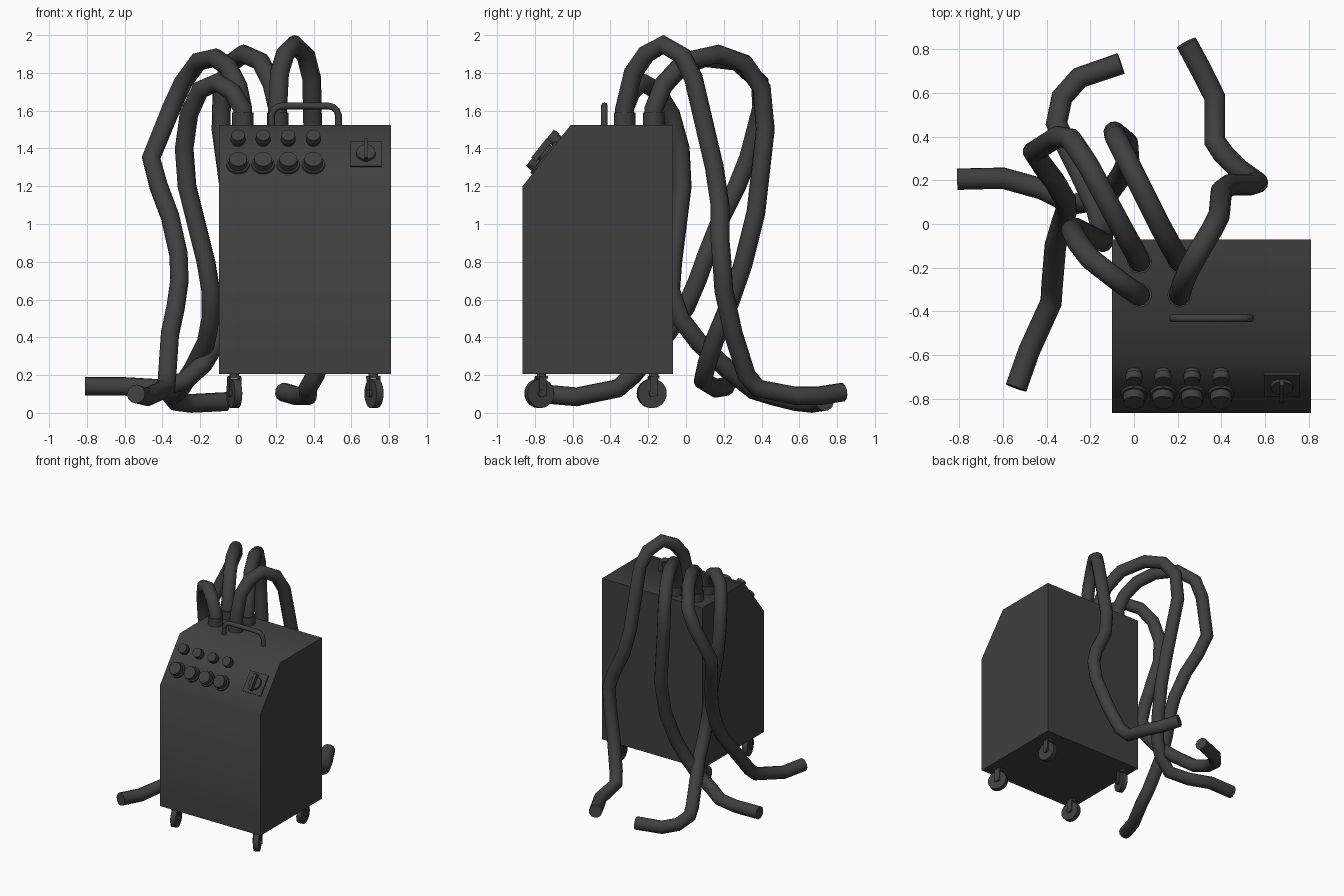
import bpy, bmesh
from math import radians, atan2
from mathutils import Matrix

cube = bpy.data.objects.get("Cube")
if cube:
    bpy.data.objects.remove(cube)

charcoal = bpy.data.materials.new("charcoal")
charcoal.use_nodes = True
charcoal.diffuse_color = (0.05, 0.05, 0.05, 1)
charcoal.node_tree.nodes["Principled BSDF"].inputs["Base Color"].default_value = (0.05, 0.05, 0.05, 1)


def finish(name, mesh, angle):
    """Shade a mesh, colour it and link it as a named part."""
    mesh.materials.clear()
    mesh.materials.append(charcoal)
    mesh.shade_smooth()
    mesh.set_sharp_from_angle(angle=radians(angle))
    obj = bpy.data.objects.new(name, mesh)
    bpy.context.collection.objects.link(obj)


def from_bmesh(name, bm, angle=35):
    bmesh.ops.recalc_face_normals(bm, faces=bm.faces)
    mesh = bpy.data.meshes.new(name)
    bm.to_mesh(mesh)
    bm.free()
    finish(name, mesh, angle)


def add_box(bm, size, centre, frame):
    m = frame @ Matrix.Translation(centre) @ Matrix.Diagonal((*size, 1))
    bmesh.ops.create_cube(bm, size=1, matrix=m)


def add_disc(bm, r1, r2, bottom, top, frame, sides=20):
    m = frame @ Matrix.Translation((0, 0, (bottom + top) / 2))
    bmesh.ops.create_cone(bm, cap_ends=True, segments=sides, radius1=r1,
                          radius2=r2, depth=top - bottom, matrix=m)


def tube(name, points, radius, bevel_res):
    """Sweep a round section along straight segments."""
    curve = bpy.data.curves.new(name, "CURVE")
    curve.dimensions = "3D"
    curve.bevel_depth = radius
    curve.bevel_resolution = bevel_res
    curve.use_fill_caps = True
    spline = curve.splines.new("POLY")
    spline.points.add(len(points) - 1)
    for p, co in zip(spline.points, points):
        p.co = (*co, 1)
    temp = bpy.data.objects.new(name + "_path", curve)
    mesh = bpy.data.meshes.new_from_object(temp)
    bpy.data.objects.remove(temp)
    bpy.data.curves.remove(curve)
    mesh.name = name
    finish(name, mesh, 60)


def hose(name, x, y, points):
    """Hose rising from the cabinet top at x, y, with a collar at its root."""
    tube(name, [(x, y, 1.5), (x, y, 1.61)] + points, 0.05, 4)
    bm = bmesh.new()
    add_disc(bm, 0.057, 0.057, 1.51, 1.59, Matrix.Translation((x, y, 0)), 16)
    from_bmesh(name + "_collar", bm)


# Cabinet: side profile with a sloped control panel, extruded across x
LEFT, RIGHT = 0.81, -0.10
profile = [(-0.865, 0.205), (-0.07, 0.205), (-0.07, 1.525), (-0.61, 1.525), (-0.865, 1.2)]
bm = bmesh.new()
side = bm.faces.new([bm.verts.new((RIGHT, y, z)) for y, z in profile])
ext = bmesh.ops.extrude_face_region(bm, geom=[side], use_keep_orig=True)
bmesh.ops.translate(bm, vec=(LEFT - RIGHT, 0, 0),
                    verts=[v for v in ext["geom"] if isinstance(v, bmesh.types.BMVert)])
from_bmesh("cabinet", bm, 55)

# Sloped panel frame: local z points out of the panel, local y up the slope
tilt = Matrix.Rotation(atan2(0.325, 0.255), 4, "X")


def on_panel(x, z):
    y = -0.865 + (z - 1.2) * 0.255 / 0.325
    return Matrix.Translation((x, y, z)) @ tilt


# Two rows of round knobs
for i in range(4):
    x = i * 0.133
    bm = bmesh.new()
    add_disc(bm, 0.034, 0.034, -0.01, 0.025, on_panel(x, 1.437))
    add_disc(bm, 0.04, 0.036, 0.02, 0.055, on_panel(x, 1.437))
    from_bmesh(f"small_knob_{i + 1}", bm)
    bm = bmesh.new()
    add_disc(bm, 0.063, 0.06, -0.01, 0.012, on_panel(x, 1.312))
    add_disc(bm, 0.05, 0.047, 0.01, 0.052, on_panel(x, 1.312))
    from_bmesh(f"large_knob_{i + 1}", bm)

# Rotary main switch
panel = on_panel(0.677, 1.367)
bm = bmesh.new()
add_box(bm, (0.165, 0.165, 0.02), (0, 0, 0), panel)
add_disc(bm, 0.052, 0.05, 0.008, 0.025, panel)
add_box(bm, (0.022, 0.13, 0.035), (0, 0, 0.04), panel)
from_bmesh("main_switch", bm)

# Carrying handle on top
half = [(0.178, 1.5), (0.178, 1.575), (0.188, 1.602), (0.208, 1.619), (0.235, 1.625)]
arch = half + [(0.71 - x, z) for x, z in reversed(half)]
tube("handle", [(x, -0.432, z) for x, z in arch], 0.018, 3)

# Swivel casters, each turned a little differently
casters = {"front_right": (-0.02, -0.765, 15), "front_left": (0.715, -0.765, 25),
           "back_right": (-0.02, -0.17, -15), "back_left": (0.715, -0.17, 10)}
for name, (x, y, yaw) in casters.items():
    base = Matrix.Translation((x, y, 0)) @ Matrix.Rotation(radians(yaw), 4, "Z")
    axle = base @ Matrix.Translation((0, -0.012, 0.103)) @ Matrix.Rotation(radians(90), 4, "Y")
    bm = bmesh.new()
    add_disc(bm, 0.077, 0.077, -0.02, 0.02, axle, 24)
    add_disc(bm, 0.02, 0.02, -0.036, 0.036, axle, 12)
    from_bmesh(name + "_wheel", bm)
    bm = bmesh.new()
    add_disc(bm, 0.025, 0.025, 0.185, 0.21, base, 12)
    add_box(bm, (0.064, 0.045, 0.012), (0, 0, 0.188), base)
    for s in (-1, 1):
        add_box(bm, (0.008, 0.04, 0.1), (s * 0.028, -0.006, 0.14), base)
    from_bmesh(name + "_fork", bm)

# Hoses: arch over the top and trail on the ground
hose("left_front_hose", 0.21, -0.325, [
    (0.22, -0.28, 1.8), (0.25, -0.21, 1.9), (0.3, -0.12, 1.95), (0.36, -0.02, 1.89),
    (0.39, 0.04, 1.77), (0.4, 0.15, 1.3), (0.44, 0.18, 1.1), (0.53, 0.18, 0.92),
    (0.565, 0.19, 0.8), (0.55, 0.2, 0.65), (0.48, 0.25, 0.42), (0.41, 0.32, 0.2),
    (0.37, 0.38, 0.13), (0.37, 0.58, 0.09), (0.31, 0.7, 0.09), (0.24, 0.83, 0.11)])
hose("left_back_hose", 0.21, -0.17, [
    (0.18, -0.12, 1.74), (0.12, -0.01, 1.86), (0.03, 0.17, 1.9), (-0.04, 0.31, 1.85),
    (-0.085, 0.4, 1.72), (-0.09, 0.42, 1.5), (-0.03, 0.37, 1.06), (-0.025, 0.3, 0.78),
    (-0.06, 0.22, 0.55), (-0.11, 0.15, 0.38), (-0.18, 0.11, 0.26), (-0.28, 0.09, 0.17),
    (-0.42, 0.16, 0.13), (-0.6, 0.21, 0.14), (-0.81, 0.205, 0.14)])
hose("right_back_hose", 0.025, -0.17, [
    (0, -0.12, 1.73), (-0.05, -0.03, 1.83), (-0.12, 0.1, 1.88), (-0.21, 0.27, 1.86),
    (-0.29, 0.39, 1.75), (-0.35, 0.4, 1.62), (-0.46, 0.33, 1.35), (-0.42, 0.27, 1.2),
    (-0.36, 0.19, 1.04), (-0.315, 0.11, 0.84), (-0.31, 0.06, 0.7), (-0.33, 0, 0.56),
    (-0.36, -0.1, 0.42), (-0.375, -0.28, 0.2), (-0.38, -0.36, 0.13),
    (-0.48, -0.58, 0.085), (-0.54, -0.75, 0.1)])
hose("right_front_hose", 0.025, -0.325, [
    (-0.03, -0.29, 1.7), (-0.11, -0.23, 1.75), (-0.2, -0.16, 1.71), (-0.26, -0.08, 1.58),
    (-0.285, -0.03, 1.4), (-0.27, -0.02, 1.2), (-0.17, -0.07, 0.8), (-0.145, -0.08, 0.65),
    (-0.145, -0.03, 0.5), (-0.17, 0.07, 0.37), (-0.24, 0.22, 0.23), (-0.31, 0.36, 0.12),
    (-0.355, 0.46, 0.09), (-0.33, 0.58, 0.06), (-0.25, 0.67, 0.05), (-0.06, 0.735, 0.06)])
